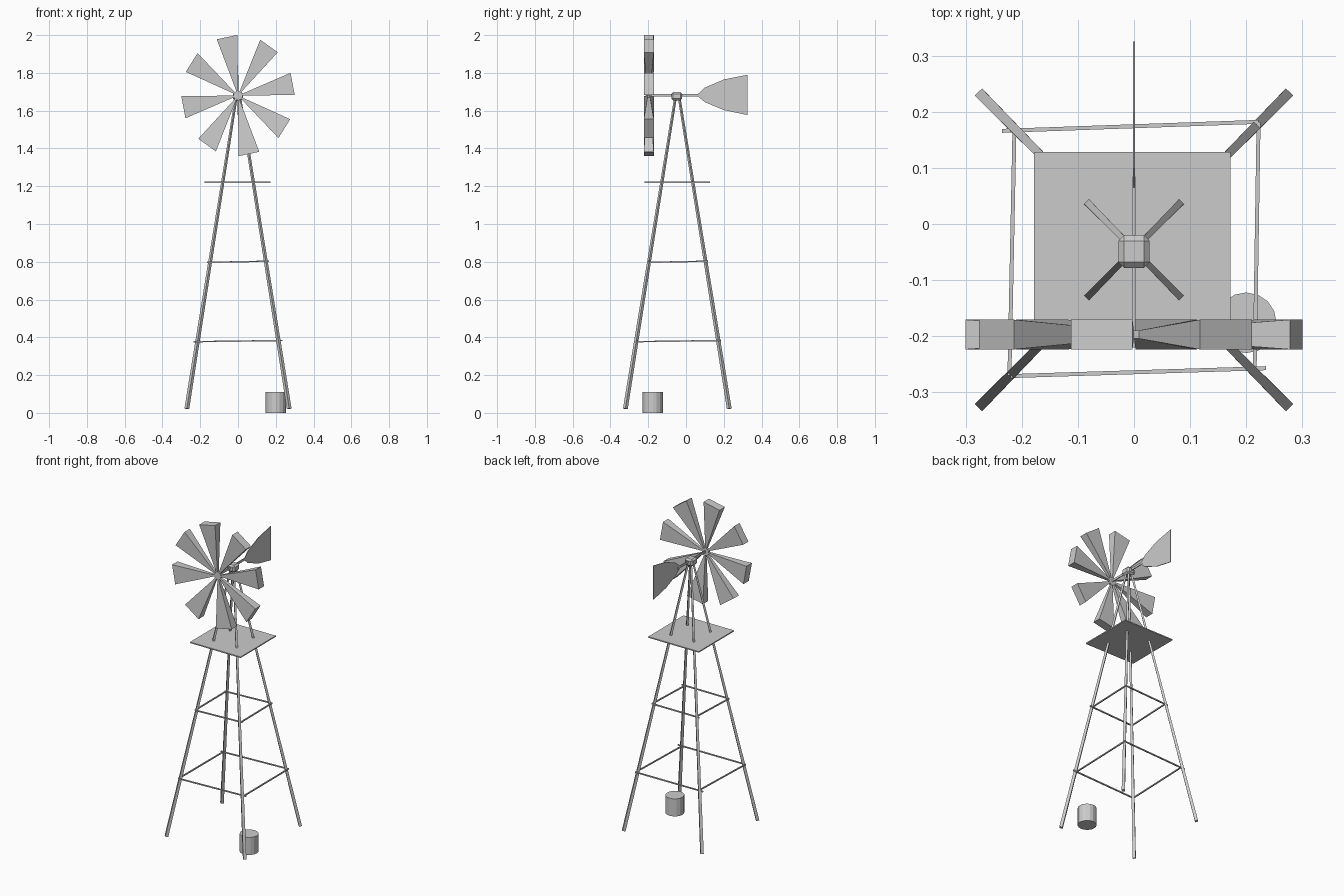
import bpy, bmesh, math
from mathutils import Vector, Matrix

if "Cube" in bpy.data.objects:
    bpy.data.objects.remove(bpy.data.objects["Cube"])

CY = -0.046      # tower axis in y
HUB = 1.68       # rotor height


def finish(name, bm):
    bmesh.ops.recalc_face_normals(bm, faces=bm.faces)
    me = bpy.data.meshes.new(name)
    bm.to_mesh(me)
    bm.free()
    ob = bpy.data.objects.new(name, me)
    bpy.context.collection.objects.link(ob)
    return ob


def hull_prism(bm, ring_a, ring_b):
    """Closed solid joining two matching rings."""
    a = [bm.verts.new(p) for p in ring_a]
    b = [bm.verts.new(p) for p in ring_b]
    n = len(a)
    bm.faces.new(a)
    bm.faces.new(b[::-1])
    for i in range(n):
        j = (i + 1) % n
        bm.faces.new((a[i], b[i], b[j], a[j]))


def strut(name, p, q, wide0, tall0, wide1=None, tall1=None):
    """Square bar from p to q, optionally tapering."""
    p, q = Vector(p), Vector(q)
    d = (q - p).normalized()
    u = d.cross(Vector((0, 0, 1))).normalized()
    v = u.cross(d)

    def ring(c, w, t):
        return [c + u * (w / 2 * i) + v * (t / 2 * j)
                for i, j in ((-1, -1), (1, -1), (1, 1), (-1, 1))]
    bm = bmesh.new()
    hull_prism(bm, ring(p, wide0, tall0), ring(q, wide1 or wide0, tall1 or tall0))
    return finish(name, bm)


def box(name, centre, size, bevel=0):
    bm = bmesh.new()
    bmesh.ops.create_cube(bm, size=1, matrix=Matrix.Translation(centre) @ Matrix.Diagonal((*size, 1)))
    if bevel:
        bmesh.ops.bevel(bm, geom=bm.edges[:], offset=bevel, segments=1, affect='EDGES')
    return finish(name, bm)


# four tapering tower legs
for sx in (-1, 1):
    for sy in (-1, 1):
        strut("tower_leg", (sx * 0.271, CY + sy * 0.275, 0.022),
              (sx * 0.008, CY + sy * 0.008, HUB), 0.018, 0.018, 0.010, 0.010)

# two levels of slightly crooked cross rails
rails = {
    "front_rail": ((-0.22, -0.225), (0.235, -0.211)),
    "right_rail": ((0.215, -0.215), (0.222, 0.228)),
    "back_rail": ((-0.235, 0.212), (0.222, 0.228)),
    "left_rail": ((-0.222, -0.224), (-0.213, 0.218)),
}
for z, s in ((0.38, 1.0), (0.80, 0.70)):
    for name, (a, b) in rails.items():
        strut(name, (a[0] * s, CY + a[1] * s, z - 0.003),
              (b[0] * s, CY + b[1] * s, z + 0.003), 0.007, 0.007)

# platform and gearbox
box("platform", (-0.003, CY, 1.221), (0.35, 0.348, 0.007))
box("gearbox", (0, -0.049, 1.676), (0.055, 0.058, 0.045), 0.010)

# shaft and tail boom
strut("shaft_and_boom", (0, -0.20, 1.682), (0, 0.085, 1.682), 0.005, 0.014)

# flat tail vane
half = [(0.065, 1.690), (0.10, 1.722), (0.20, 1.765), (0.325, 1.790),
        (0.325, 1.577), (0.20, 1.603), (0.10, 1.645), (0.065, 1.674)]
bm = bmesh.new()
hull_prism(bm, [(-0.002, y, z) for y, z in half], [(0.002, y, z) for y, z in half])
finish("tail_vane", bm)

# eight wedge blades, deeper toward the tip
bm = bmesh.new()
for k in range(8):
    a0, a1 = (math.radians(45 * k + o) for o in (0.5, 22))

    def ring(r, depth):
        return [(0.935 * r * math.cos(a), -0.197 + s * depth / 2, HUB + r * math.sin(a))
                for a, s in ((a0, -1), (a1, -1), (a1, 1), (a0, 1))]
    hull_prism(bm, ring(0.02, 0.014), ring(0.321, 0.053))
finish("rotor_blades", bm)

# small rotor hub
bm = bmesh.new()
bmesh.ops.create_cone(bm, cap_ends=True, segments=16, radius1=0.024, radius2=0.024, depth=0.014,
                      matrix=Matrix.Translation((0, -0.197, HUB)) @ Matrix.Rotation(math.pi / 2, 4, 'X'))
finish("rotor_hub", bm)

# bucket by the leg
bm = bmesh.new()
bmesh.ops.create_cone(bm, cap_ends=True, segments=16, radius1=0.054, radius2=0.054, depth=0.11,
                      matrix=Matrix.Translation((0.2, -0.176, 0.055)))
finish("bucket", bm)
